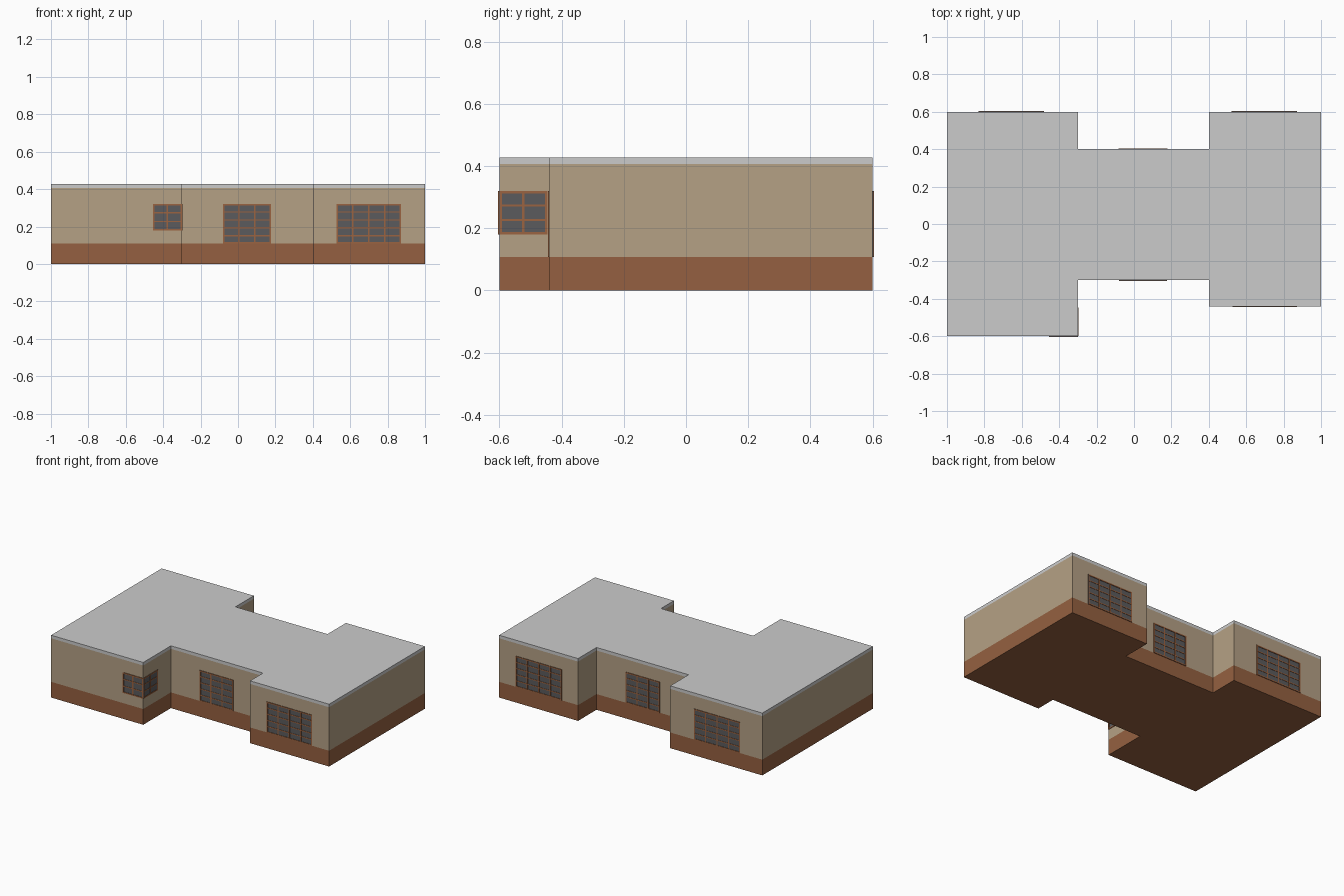
import bpy, bmesh
from mathutils import Vector

if "Cube" in bpy.data.objects:
    bpy.data.objects.remove(bpy.data.objects["Cube"])


def material(name, rgb):
    m = bpy.data.materials.new(name)
    m.diffuse_color = (*rgb, 1.0)
    m.use_nodes = True
    m.node_tree.nodes["Principled BSDF"].inputs["Base Color"].default_value = m.diffuse_color
    return m


BROWN = material("brown base", (0.30, 0.118, 0.052))
TAN = material("tan wall", (0.46, 0.355, 0.235))
GREY = material("light grey roof", (0.60, 0.60, 0.60))
PANE = material("dark grey glass", (0.105, 0.105, 0.11))
FRAME = material("brown window frame", (0.33, 0.125, 0.052))


def finish(bm, name, mats):
    me = bpy.data.meshes.new(name)
    bm.to_mesh(me)
    bm.free()
    for m in mats:
        me.materials.append(m)
    ob = bpy.data.objects.new(name, me)
    bpy.context.collection.objects.link(ob)
    return ob


# Building shell: footprint lifted through the base, wall and roof bands
plan = [(-1, -.6), (-.3, -.6), (-.3, -.3), (.4, -.3), (.4, -.44), (1, -.44),
        (1, .6), (.4, .6), (.4, .4), (-.3, .4), (-.3, .6), (-1, .6)]
levels = [0, 0.108, 0.407, 0.428]
bm = bmesh.new()
rings = [[bm.verts.new((x, y, z)) for x, y in plan] for z in levels]
n = len(plan)
for band in range(3):
    a, b = rings[band], rings[band + 1]
    for i in range(n):
        j = (i + 1) % n
        bm.faces.new((a[i], a[j], b[j], b[i])).material_index = band
bm.faces.new(rings[0][::-1]).material_index = 0
bm.faces.new(rings[-1]).material_index = 2
finish(bm, "building_shell", [BROWN, TAN, GREY])


# Windows: thin glass plate with a frame and glazing bars on a wall
def window(name, origin, along, width, z0, z1, cols, rows):
    along = Vector(along)
    out = along.cross(Vector((0, 0, 1)))
    origin = Vector(origin)
    bm = bmesh.new()

    def plate(u0, u1, v0, v1, depth, mat):
        def ring(d):
            return [bm.verts.new(origin + along * u + out * d + Vector((0, 0, v)))
                    for u, v in ((u0, v0), (u1, v0), (u1, v1), (u0, v1))]
        back, front = ring(0), ring(depth)
        faces = [bm.faces.new(front)]
        for i in range(4):
            j = (i + 1) % 4
            faces.append(bm.faces.new((back[i], back[j], front[j], front[i])))
        for f in faces:
            f.material_index = mat

    plate(0, width, z0, z1, 0.001, 0)
    t = 0.008
    # outer frame
    plate(0, t, z0, z1, 0.004, 1)
    plate(width - t, width, z0, z1, 0.004, 1)
    plate(t, width - t, z0, z0 + t, 0.004, 1)
    plate(t, width - t, z1 - t, z1, 0.004, 1)
    # glazing bars
    for c in range(1, cols):
        u = width * c / cols
        plate(u - .004, u + .004, z0 + t, z1 - t, 0.0035, 1)
    for r in range(1, rows):
        v = z0 + (z1 - z0) * r / rows
        plate(t, width - t, v - .0035, v + .0035, 0.003, 1)
    return finish(bm, name, [PANE, FRAME])


X, Y = (1, 0, 0), (0, 1, 0)
BACK = (-1, 0, 0)
window("corner_window_front", (-.454, -.6, 0), X, .154, .18, .32, 2, 3)
window("corner_window_side", (-.3, -.6, 0), Y, .154, .18, .32, 2, 3)
window("middle_window_front", (-.08, -.3, 0), X, .256, .108, .32, 3, 5)
window("right_window_front", (.527, -.44, 0), X, .345, .108, .32, 4, 5)
window("right_window_back", (.872, .6, 0), BACK, .35, .108, .32, 4, 5)
window("middle_window_back", (.178, .4, 0), BACK, .26, .108, .32, 3, 5)
window("left_window_back", (-.482, .6, 0), BACK, .35, .108, .32, 4, 5)
